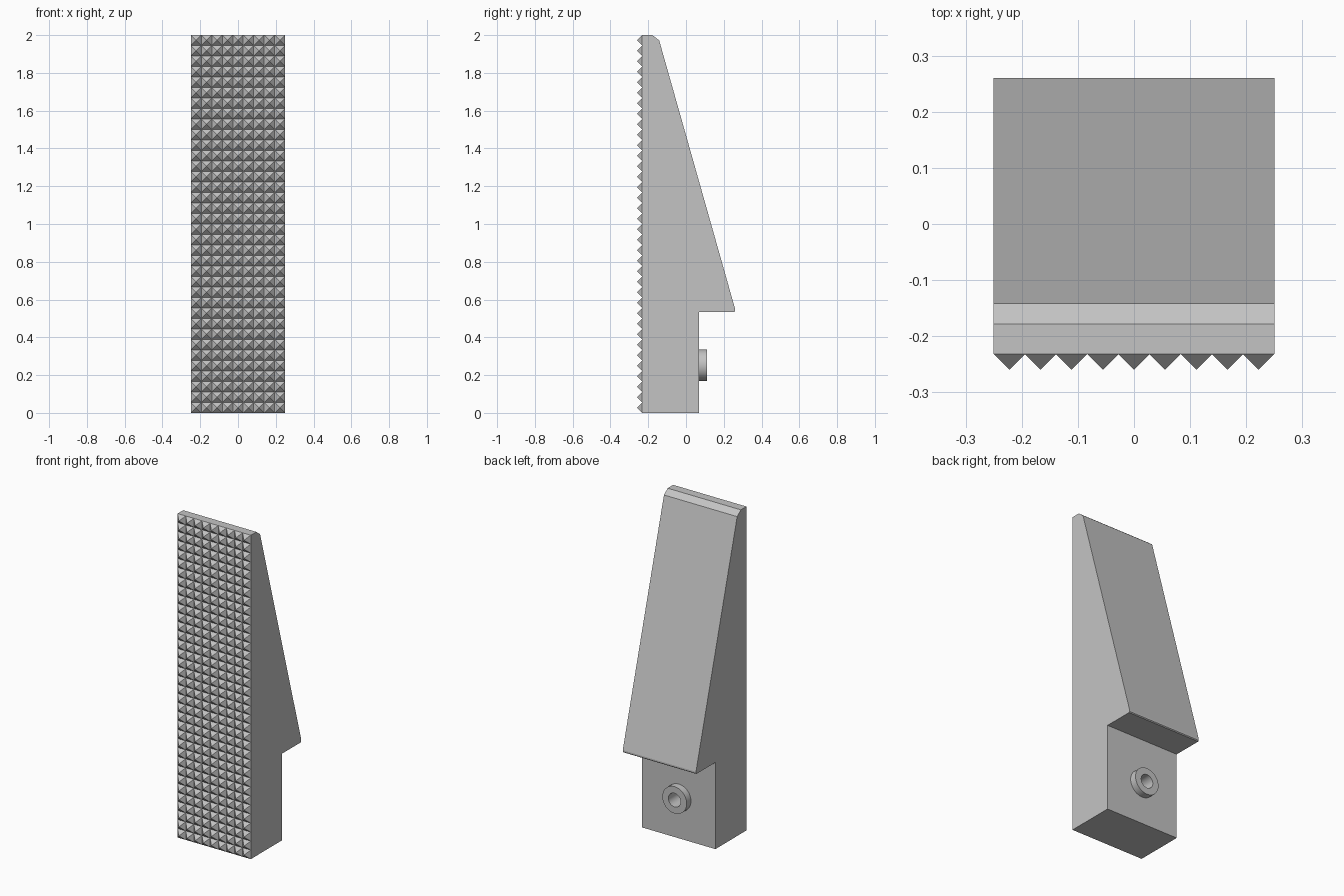
import bpy, bmesh, math

cube = bpy.data.objects.get("Cube")
if cube:
    bpy.data.objects.remove(cube, do_unlink=True)

HALF_W, FRONT, SHELF, BOSS_Z = 0.25, -0.232, 0.07, 0.252

grey = bpy.data.materials.new("plain grey")
grey.use_nodes = True
grey.diffuse_color = (0.55, 0.55, 0.55, 1)
grey.node_tree.nodes["Principled BSDF"].inputs["Base Color"].default_value = (0.55, 0.55, 0.55, 1)


def finish(name, bm):
    """Turn a bmesh into a named grey object."""
    bmesh.ops.recalc_face_normals(bm, faces=bm.faces)
    mesh = bpy.data.meshes.new(name)
    bm.to_mesh(mesh)
    bm.free()
    mesh.materials.append(grey)
    obj = bpy.data.objects.new(name, mesh)
    bpy.context.collection.objects.link(obj)
    return obj


def cylinder(name, radius, y0, y1):
    """Cylinder along y at the boss position."""
    bpy.ops.mesh.primitive_cylinder_add(
        vertices=48, radius=radius, depth=y1 - y0,
        location=(0, (y0 + y1) / 2, BOSS_Z), rotation=(math.pi / 2, 0, 0))
    obj = bpy.context.object
    obj.name = name
    obj.data.materials.append(grey)
    return obj


# Wedge body: side profile (y, z) extruded across the width
profile = [(FRONT, 0), (SHELF, 0), (SHELF, 0.535), (0.255, 0.535), (0.26, 0.54),
           (0.26, 0.55), (-0.142, 1.972), (-0.178, 2), (FRONT, 2)]
bm = bmesh.new()
side = bm.faces.new([bm.verts.new((-HALF_W, y, z)) for y, z in profile])
swept = bmesh.ops.extrude_face_region(bm, geom=[side])["geom"]
bmesh.ops.translate(bm, vec=(2 * HALF_W, 0, 0),
                    verts=[g for g in swept if isinstance(g, bmesh.types.BMVert)])
body = finish("wedge_body", bm)

# Round boss on the lower back
boss = cylinder("boss", 0.083, SHELF - 0.01, 0.112)

# Blind screw hole through the boss into the body
cutter = cylinder("hole_cutter", 0.042, SHELF - 0.15, 0.2)
cutter.hide_render = True
cutter.hide_set(True)
for obj in (body, boss):
    mod = obj.modifiers.new("screw hole", "BOOLEAN")
    mod.object = cutter
    mod.operation = "DIFFERENCE"
    mod.solver = "EXACT"
    bpy.ops.object.select_all(action="DESELECT")
    bpy.context.view_layer.objects.active = obj
    obj.select_set(True)
    bpy.ops.object.modifier_apply(modifier=mod.name)
    bpy.ops.object.shade_smooth_by_angle(angle=math.radians(12))
bpy.data.objects.remove(cutter, do_unlink=True)

# Grip of small pyramids covering the front
COLS, ROWS = 9, 36
step = 2 * HALF_W / COLS
bm = bmesh.new()
bmesh.ops.create_grid(bm, x_segments=COLS, y_segments=ROWS, size=1)
for v in bm.verts:
    v.co = (v.co.x * HALF_W, FRONT, v.co.y + 1)
tips = bmesh.ops.poke(bm, faces=bm.faces[:])["verts"]
for v in tips:
    v.co.y = FRONT - step / 2
finish("grip_pyramids", bm)
